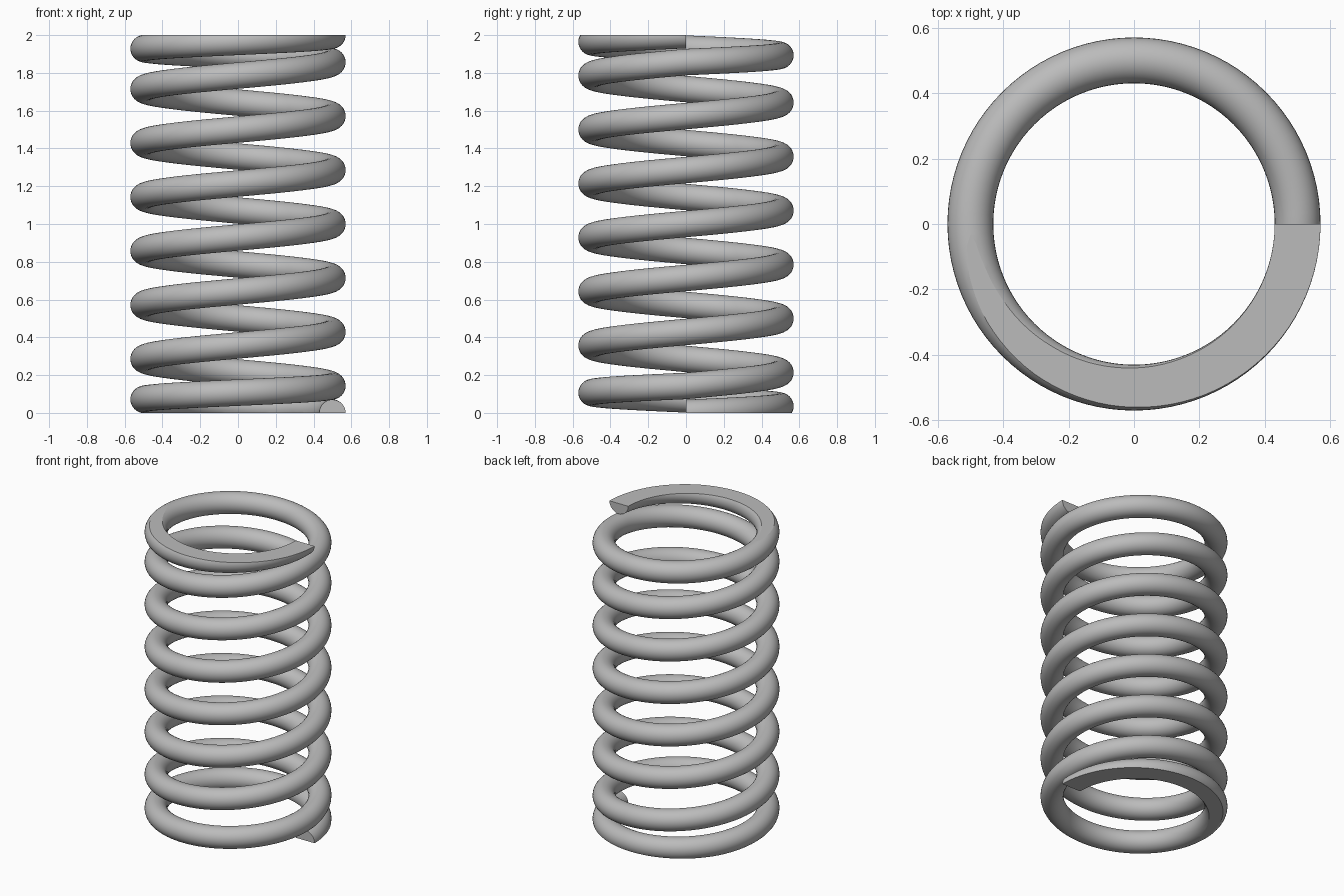
import bpy
import bmesh
from math import pi, cos, sin
from mathutils import Vector

cube = bpy.data.objects.get("Cube")
if cube:
    bpy.data.objects.remove(cube)

COIL_R, WIRE_R, HEIGHT = 0.5, 0.07, 2.0
SIDES, STEPS = 32, 96
PITCH = HEIGHT / 7          # the closed end coils rise at half this pitch

steel = bpy.data.materials.new("steel grey")
steel.use_nodes = True
colour = (0.5, 0.5, 0.5, 1)
steel.diffuse_color = colour
steel.node_tree.nodes["Principled BSDF"].inputs["Base Color"].default_value = colour

bm = bmesh.new()

# Round wire section, standing in the radial plane
ring = [bm.verts.new((COIL_R + WIRE_R * cos(a), 0, WIRE_R * sin(a)))
        for a in (2 * pi * i / SIDES for i in range(SIDES))]
section = [bm.edges.new((ring[i - 1], ring[i])) for i in range(SIDES)]

# Closed coil, six open coils, closed coil
for turns, rise in ((1, PITCH / 2), (6, PITCH), (1, PITCH / 2)):
    result = bmesh.ops.spin(
        bm, geom=section, cent=(0, 0, 0), axis=(0, 0, 1),
        dvec=(0, 0, rise / STEPS), angle=2 * pi * turns, steps=STEPS * turns)
    section = [g for g in result["geom_last"] if isinstance(g, bmesh.types.BMEdge)]
bmesh.ops.remove_doubles(bm, verts=bm.verts[:], dist=1e-5)
for f in bm.faces:
    f.smooth = True


def close_holes():
    """Cap open borders with flat, sharp-edged faces."""
    border = [e for e in bm.edges if e.is_boundary]
    for f in bmesh.ops.holes_fill(bm, edges=border, sides=0)["faces"]:
        f.smooth = False
        for e in f.edges:
            e.smooth = False


# Wire ends, then the ground-flat bottom and top
close_holes()
for z, side in ((0, -1), (HEIGHT, 1)):
    bmesh.ops.bisect_plane(
        bm, geom=bm.verts[:] + bm.edges[:] + bm.faces[:], dist=1e-5,
        plane_co=(0, 0, z), plane_no=Vector((0, 0, side)), clear_outer=True)
    close_holes()
bmesh.ops.recalc_face_normals(bm, faces=bm.faces[:])

mesh = bpy.data.meshes.new("coil_spring")
bm.to_mesh(mesh)
bm.free()
mesh.materials.append(steel)
spring = bpy.data.objects.new("coil_spring", mesh)
bpy.context.collection.objects.link(spring)
